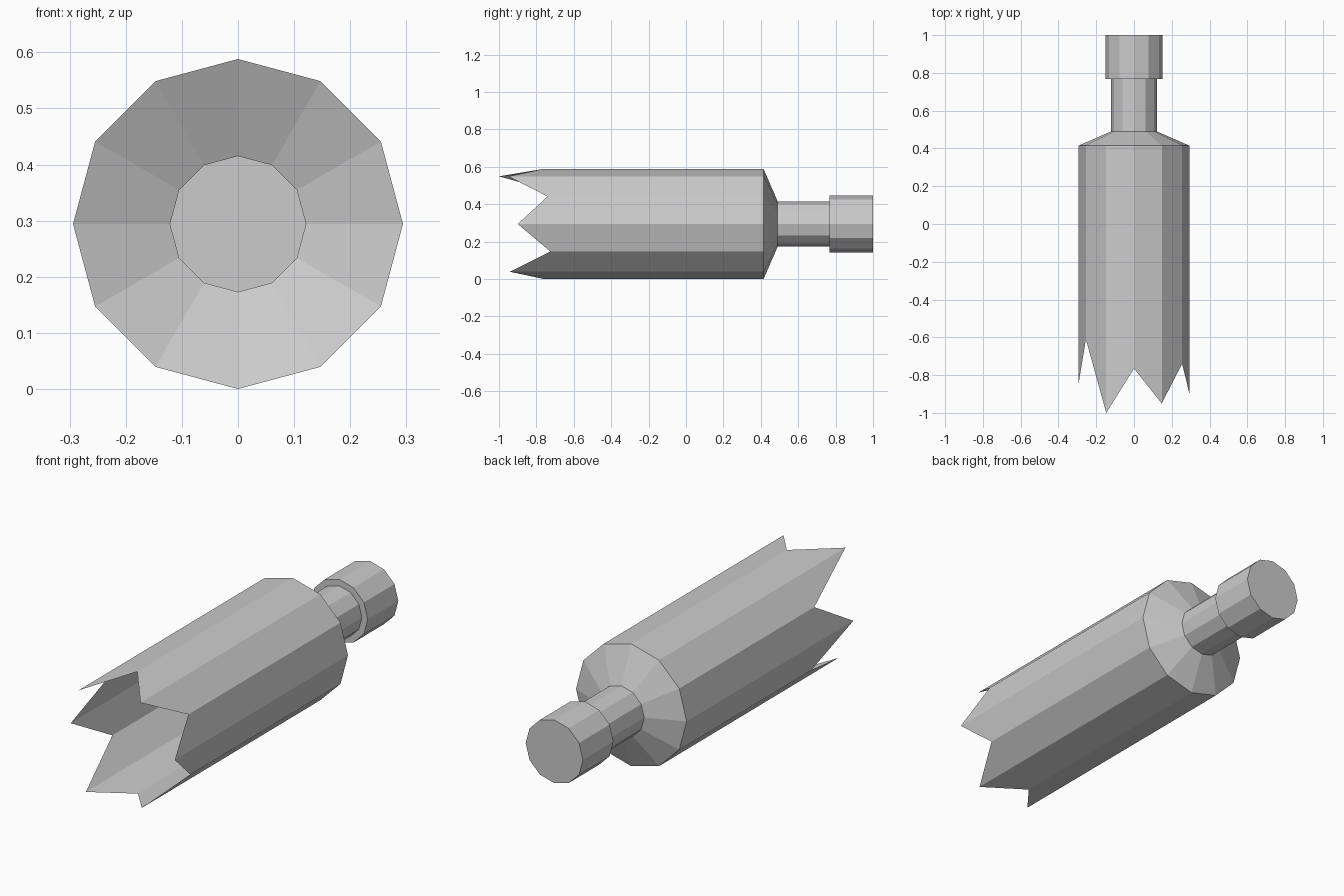
import bpy
import bmesh
from math import cos, sin, radians

cube = bpy.data.objects.get("Cube")
if cube:
    bpy.data.objects.remove(cube, do_unlink=True)

SIDES = 12
RADIUS = 0.294

# Single grey material
grey = bpy.data.materials.new("grey")
grey.use_nodes = True
colour = (0.6, 0.6, 0.6, 1)
grey.diffuse_color = colour
grey.node_tree.nodes["Principled BSDF"].inputs["Base Color"].default_value = colour

# Jagged rim: one depth per corner, anticlockwise from +x as seen from the front
rim = [-0.90, -0.74, -0.95, -0.765, -1.0, -0.61,
       -0.85, -0.59, -0.945, -0.76, -0.94, -0.725]

# Profile behind the rim: shoulder, neck and lip as (radius, y)
profile = [(RADIUS, 0.415), (0.121, 0.49), (0.121, 0.768),
           (0.152, 0.768), (0.152, 1.0)]

bm = bmesh.new()


def ring(radius, depths):
    verts = []
    for i, y in enumerate(depths):
        a = radians(360 * i / SIDES)
        verts.append(bm.verts.new((radius * cos(a), y, RADIUS + radius * sin(a))))
    return verts


# Hollow shell, open at the broken end
rings = [ring(RADIUS, rim)] + [ring(r, [y] * SIDES) for r, y in profile]
for front, back in zip(rings, rings[1:]):
    for i in range(SIDES):
        j = (i + 1) % SIDES
        bm.faces.new((front[i], front[j], back[j], back[i]))

# Closed end of the lip
bm.faces.new(rings[-1])
bmesh.ops.recalc_face_normals(bm, faces=bm.faces)

# Outward normals: the end cap must face +y
bm.faces.ensure_lookup_table()
bm.normal_update()
if bm.faces[-1].normal.y < 0:
    bmesh.ops.reverse_faces(bm, faces=bm.faces)

mesh = bpy.data.meshes.new("broken_bottle")
bm.to_mesh(mesh)
bm.free()
mesh.materials.append(grey)
bottle = bpy.data.objects.new("broken_bottle", mesh)
bpy.context.collection.objects.link(bottle)
